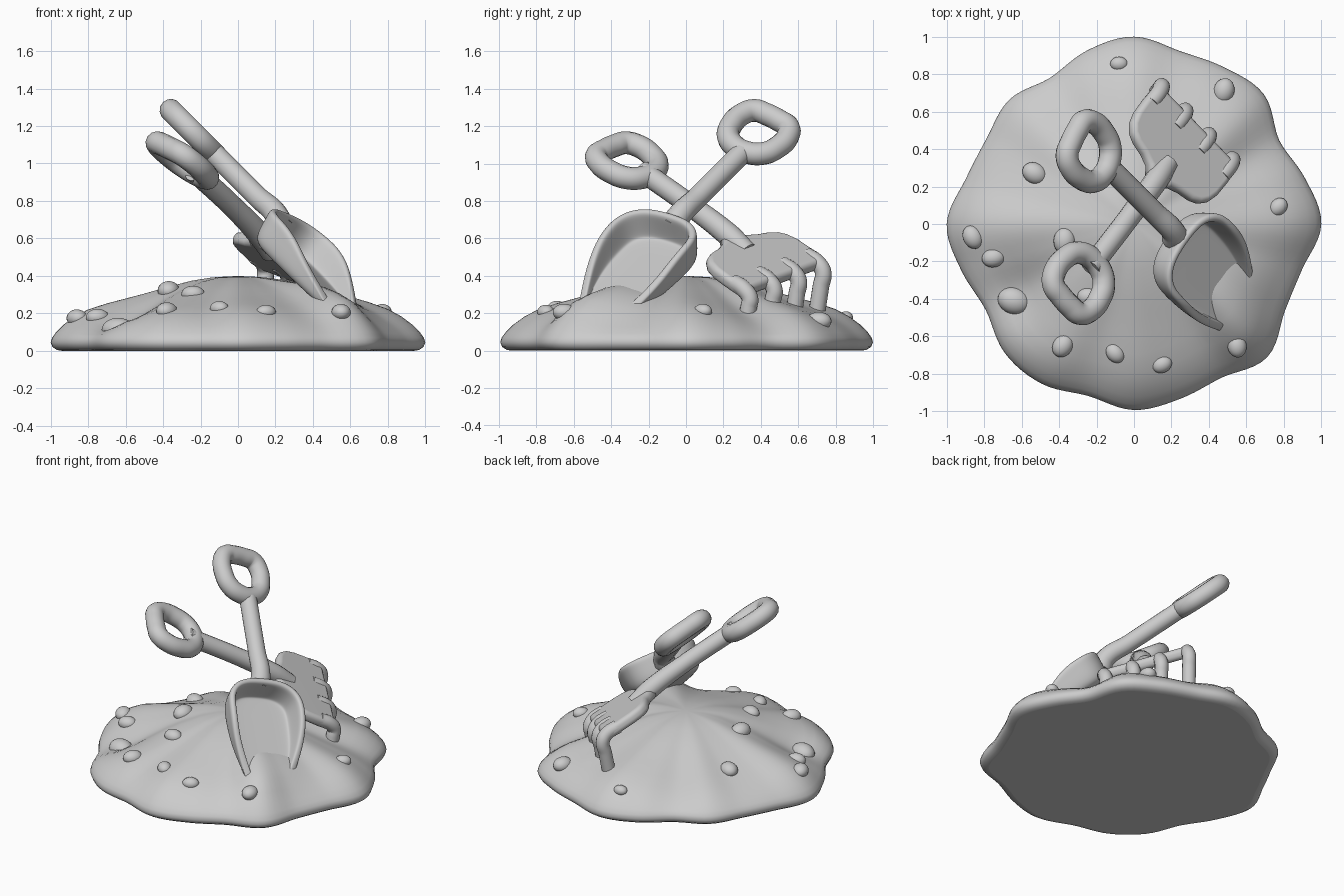
import bpy, bmesh, math
from mathutils import Vector, Matrix

if "Cube" in bpy.data.objects:
    bpy.data.objects.remove(bpy.data.objects["Cube"])

grey = bpy.data.materials.new("plain grey")
grey.diffuse_color = (0.6, 0.6, 0.6, 1)
grey.use_nodes = True
grey.node_tree.nodes["Principled BSDF"].inputs["Base Color"].default_value = grey.diffuse_color


def finish(ob, mat=None):
    ob.data.materials.append(grey)
    if mat:
        ob.matrix_world = mat
    for p in ob.data.polygons:
        p.use_smooth = True
    return ob


def mesh_object(name, bm, mat=None):
    bmesh.ops.recalc_face_normals(bm, faces=bm.faces)
    me = bpy.data.meshes.new(name)
    bm.to_mesh(me)
    bm.free()
    ob = bpy.data.objects.new(name, me)
    bpy.context.collection.objects.link(ob)
    return finish(ob, mat)


def tube(name, pts, radius, mat, closed=False, radii=None):
    cu = bpy.data.curves.new(name, 'CURVE')
    cu.dimensions = '3D'
    cu.bevel_depth = radius
    cu.bevel_resolution = 5
    cu.resolution_u = 8
    cu.use_fill_caps = True
    sp = cu.splines.new('BEZIER')
    sp.bezier_points.add(len(pts) - 1)
    for i, (bp, p) in enumerate(zip(sp.bezier_points, pts)):
        bp.co = p
        bp.handle_left_type = bp.handle_right_type = 'AUTO'
        bp.radius = radii[i] if radii else 1
    sp.use_cyclic_u = closed
    tmp = bpy.data.objects.new(name + "_curve", cu)
    bpy.context.collection.objects.link(tmp)
    dg = bpy.context.evaluated_depsgraph_get()
    me = bpy.data.meshes.new_from_object(tmp.evaluated_get(dg))
    bpy.data.objects.remove(tmp)
    ob = bpy.data.objects.new(name, me)
    bpy.context.collection.objects.link(ob)
    me.materials.clear()
    return finish(ob, mat)


def frame(d, w, origin):
    # local x along the handle, y across, z out of the face
    d = Vector(d).normalized()
    w = Vector(w)
    w = (w - d * w.dot(d)).normalized()
    n = d.cross(w)
    m = Matrix((d, w, n)).transposed().to_4x4()
    m.translation = origin
    return m


def grip(name, x, y, mat):
    half = [(0.0, 0.05), (0.045, 0.118), (0.115, 0.148), (0.22, 0.148), (0.28, 0.11), (0.293, 0.04)]
    pts = [(x + a, y + b, 0) for a, b in half] + [(x + a, y - b, 0) for a, b in reversed(half)]
    tube(name, pts, 0.061, mat, closed=True)


# --- sand mound: lobed outline (radius every 15 degrees) and domed profile
LOBES = [1.0, .945, .895, .98, .965, .955, 1.0, .96, .90, .94, .91, .93, 1.0, .955, .915, .975,
         .985, .95, .993, .965, .945, 1.006, .93, .93]
PROFILE = [(.06, .397), (.14, .391), (.25, .372), (.4, .328), (.5, .295), (.6, .263), (.7, .232), (.8, .198),
           (.87, .165), (.93, .128), (.97, .095), (.992, .07), (1, .045), (.99, .02), (.965, .004), (.94, 0)]
# local dips and heaps: x, y, height, spread
BUMPS = [(-.62, -.42, -.06, .16), (.5, -.32, .07, .16), (.6, -.6, .03, .12)]


def outline(a):
    t = (a / math.tau * 24) % 24
    i, f = int(t), t % 1
    p = [LOBES[(i + k) % 24] for k in (-1, 0, 1, 2)]
    return 0.5 * (2 * p[1] + (p[2] - p[0]) * f + (2 * p[0] - 5 * p[1] + 4 * p[2] - p[3]) * f * f
                  + (3 * p[1] - p[0] - 3 * p[2] + p[3]) * f ** 3)


def swell(a, rho):
    r = rho * outline(a)
    x, y = r * math.cos(a), r * math.sin(a)
    z = 0.024 * (outline(a) - 0.95) / 0.05 * math.sin(math.pi * min(rho, 1) ** 2.6)
    for bx, by, h, s in BUMPS:
        z += h * math.exp(-((x - bx) ** 2 + (y - by) ** 2) / (2 * s * s)) * min(1, (1 - min(rho, 1)) * 5)
    return z


def sand_height(x, y):
    a = math.atan2(y, x)
    rho = math.hypot(x, y) / outline(a)
    prev = (0, .4)
    for q in PROFILE:
        if rho <= q[0]:
            f = (rho - prev[0]) / (q[0] - prev[0])
            return prev[1] + (q[1] - prev[1]) * f + swell(a, rho)
        prev = q
    return 0.05


bm = bmesh.new()
N = 144
rings = []
for k, (rho, z) in enumerate(PROFILE):
    row = []
    for i in range(N):
        a = math.tau * i / N
        r = outline(a) * rho
        dz = swell(a, rho) if k < 11 else 0
        row.append(bm.verts.new((r * math.cos(a), r * math.sin(a), z + dz)))
    rings.append(row)
top = bm.verts.new((0, 0, .399))
for i in range(N):
    j = (i + 1) % N
    bm.faces.new((top, rings[0][i], rings[0][j]))
    for r0, r1 in zip(rings, rings[1:]):
        bm.faces.new((r0[i], r1[i], r1[j], r0[j]))
bm.faces.new(rings[-1])
mound = mesh_object("sand_mound", bm)
mound.data.polygons[-1].use_smooth = False

# --- pebbles half sunk in the sand
PEBBLES = [(-.08, .855, .045), (.48, .71, .066), (-.53, .27, .066), (.77, .09, .052), (-.86, -.07, .062),
           (-.75, -.18, .06), (-.37, -.09, .07), (-.64, -.41, .085), (-.38, -.65, .062),
           (-.10, -.69, .054), (.15, -.75, .052), (.55, -.65, .06), (-.24, -.39, .06)]
for i, (x, y, r) in enumerate(PEBBLES):
    bm = bmesh.new()
    bmesh.ops.create_uvsphere(bm, u_segments=20, v_segments=12, radius=r)
    m = Matrix.Translation((x, y, sand_height(x, y) - .008)) @ Matrix.Rotation(i * 1.3, 4, 'Z') \
        @ Matrix.Diagonal((1.05, .85, .75, 1))
    mesh_object("pebble_%d" % (i + 1), bm, m)

# --- shovel
d, w, n = (Vector(v).normalized() for v in ((-1, 1, 1), (-1, -2, 1), (1, 0, 1)))
axis = w * 0.24 + n * 0.655
shovel = frame(d, -w, axis)
if shovel.col[2].to_3d().dot(n) < 0:
    shovel = frame(d, w, axis)
tube("shovel_shaft", [(.215, 0, -.03), (.27, 0, 0), (.45, 0, 0), (.88, 0, 0)], .058, shovel, radii=[1.25, 1.1, 1, 1])
side_sign = 1 if shovel.col[1].to_3d().dot(w) > 0 else -1
grip("shovel_grip", .88, .02 * side_sign, shovel)

# scoop: U-shaped outline swept from flat floor to rounded rim, rolled a little toward the front
scoop_frame = frame(d, (-.55 * side_sign, -.79 * side_sign, .24 * side_sign), axis)
half = [(-.46, .14), (-.4, .162), (-.3, .2), (-.2, .23), (-.1, .246)]
arc = []
for i in range(17):
    a = math.pi / 2 - math.pi * i / 16
    c, s = max(math.cos(a), 0), math.sin(a)
    arc.append((.21 * c ** .75, math.copysign(.25 * abs(s) ** .75, s)))
path = half + arc + [(s, -v) for s, v in reversed(half)]
ROWS = [(0, 0), (.4, 0), (.7, .01), (.83, .05), (.9, .16), (.94, .45), (.97, .75), (1, 1)]
bm = bmesh.new()
grid = []
for s, v in path:
    c = min(s, 0)
    rim = .185 - .165 * max(0, (-s - .06) / .4)
    grid.append([bm.verts.new((c + (s - c) * f, v * f, h * rim)) for f, h in ROWS])
for a, b in zip(grid, grid[1:]):
    for k in range(len(ROWS) - 1):
        bm.faces.new((a[k], a[k + 1], b[k + 1], b[k]))
bmesh.ops.remove_doubles(bm, verts=bm.verts, dist=1e-4)
scoop = mesh_object("shovel_scoop", bm, scoop_frame @ Matrix.Translation((0, .01 * side_sign, -.125)))
sol = scoop.modifiers.new("thickness", 'SOLIDIFY')
sol.thickness, sol.offset = .045, 0
sub = scoop.modifiers.new("smooth", 'SUBSURF')
sub.levels = sub.render_levels = 2

# --- rake
start = (-.18, -.165, .91)
rake = frame((-.53, -.69, .49), (.62, -.72, -.30), start)
tube("rake_shaft", [(.10, 0, 0), (-.3, 0, 0), (-.58, 0, -.015), (-.72, 0, -.04)], .058, rake, radii=[1, 1, 1.1, 1.0])
grip("rake_grip", .06, 0, rake)

# fan-shaped head plate
rake_head = frame((-.53, -.69, .49), (.64, -.72, -.23), start)
side = [(-.57, .055), (-.615, .085), (-.64, .15), (-.655, .22), (-.68, .27), (-.725, .305), (-.79, .322),
        (-.88, .325), (-.97, .322), (-1.01, .30)]
bm = bmesh.new()
base = [bm.verts.new((x, y, -.075)) for x, y in side + [(x, -y) for x, y in reversed(side)]]
face = bm.faces.new(base)
ext = bmesh.ops.extrude_face_region(bm, geom=[face])
bmesh.ops.translate(bm, vec=(0, 0, .075), verts=[v for v in ext['geom'] if isinstance(v, bmesh.types.BMVert)])
head = mesh_object("rake_head", bm, rake_head)
bev = head.modifiers.new("round", 'BEVEL')
bev.width, bev.segments, bev.angle_limit = .03, 4, math.radians(60)
head.modifiers.new("normals", 'WEIGHTED_NORMAL')

# four tines curling down into the sand, each ending just under its surface
down = rake_head.to_3x3().inverted() @ Vector((0, 0, -1))
for i in range(4):
    y = (i - 1.5) * .187
    knee = Vector((-1.035, y, -.065))
    world = rake_head @ knee
    depth = min(world.z - .13, .3)
    fall = (down + Vector((.2, 0, 0))) * depth
    pts = [(-.9, y, -.037), (-.985, y, -.037), knee] + [knee + fall * t for t in (.3, .65, 1)]
    tube("rake_tine_%d" % (i + 1), pts, .045, rake_head)
